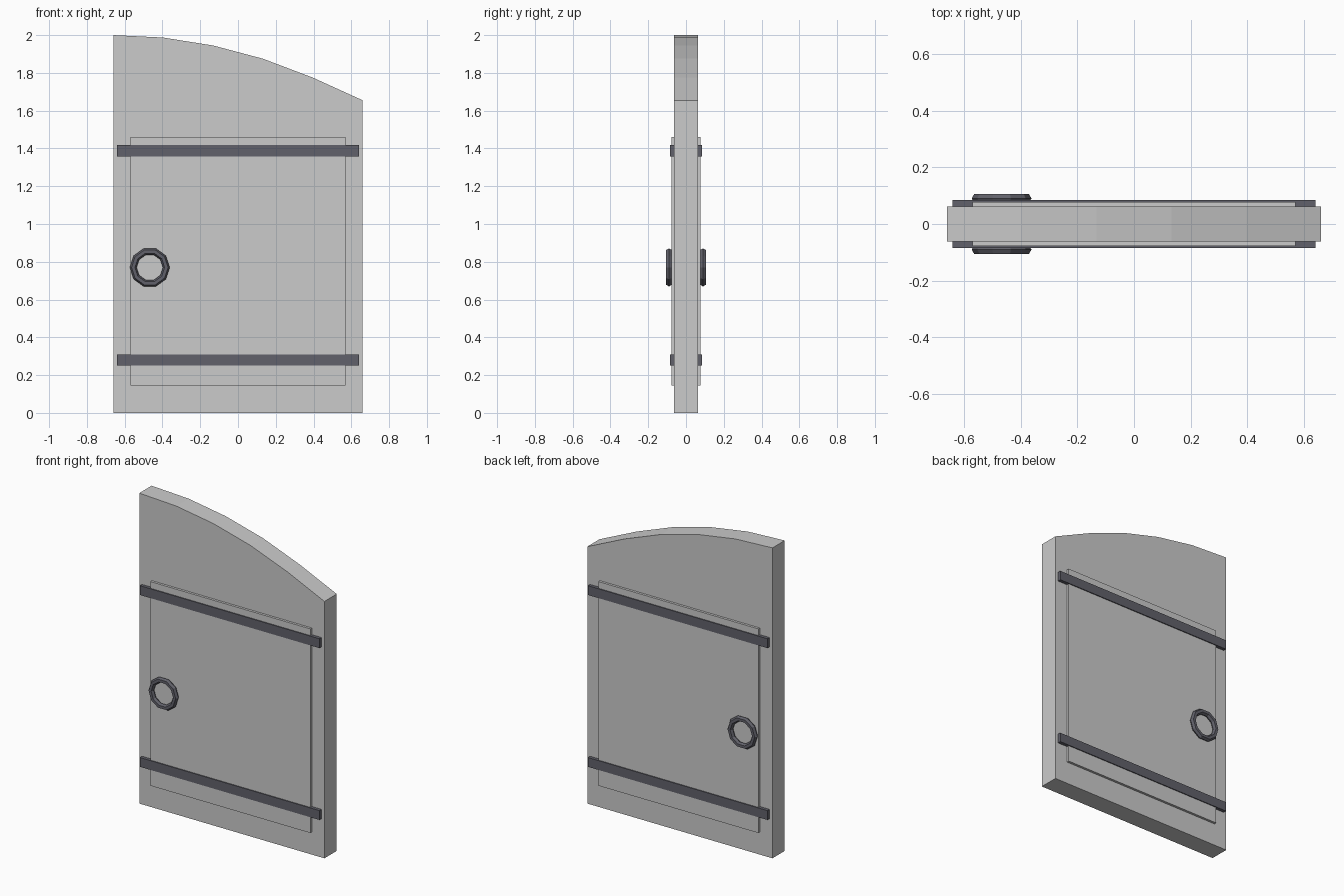
import bpy, bmesh
from math import pi

if "Cube" in bpy.data.objects:
    bpy.data.objects.remove(bpy.data.objects["Cube"])

iron = bpy.data.materials.new("dark_iron")
iron.diffuse_color = (0.12, 0.12, 0.145, 1)
iron.use_nodes = True
iron.node_tree.nodes["Principled BSDF"].inputs["Base Color"].default_value = iron.diffuse_color


def extrude_y(name, outline, y0, y1, mat=None):
    """Extrude an x-z outline between two y values."""
    bm = bmesh.new()
    face = bm.faces.new([bm.verts.new((x, y0, z)) for x, z in outline])
    ext = bmesh.ops.extrude_face_region(bm, geom=[face])
    verts = [g for g in ext["geom"] if isinstance(g, bmesh.types.BMVert)]
    bmesh.ops.translate(bm, verts=verts, vec=(0, y1 - y0, 0))
    bmesh.ops.recalc_face_normals(bm, faces=bm.faces)
    mesh = bpy.data.meshes.new(name)
    bm.to_mesh(mesh)
    bm.free()
    obj = bpy.data.objects.new(name, mesh)
    bpy.context.collection.objects.link(obj)
    if mat:
        mesh.materials.append(mat)
    return obj


def rect(x, z0, z1):
    return [(-x, z0), (x, z0), (x, z1), (-x, z1)]


# Door slab with a half-arch top
arch = [(0.66, 1.655), (0.396, 1.775), (0.132, 1.875),
        (-0.132, 1.945), (-0.396, 1.987), (-0.66, 2.0)]
extrude_y("door_slab", [(-0.66, 0), (0.66, 0)] + arch, -0.0625, 0.0625)

for side, s in (("front", -1), ("back", 1)):
    # Raised panel
    extrude_y(f"{side}_panel", rect(0.57, 0.145, 1.46), s * 0.06, s * 0.078)
    # Iron straps
    for level, z in (("lower", 0.28), ("upper", 1.387)):
        extrude_y(f"{side}_{level}_strap", rect(0.64, z - 0.03, z + 0.03),
                  s * 0.06, s * 0.084, iron)
    # Ring handle
    bpy.ops.mesh.primitive_torus_add(
        major_segments=10, minor_segments=6,
        major_radius=0.0875, minor_radius=0.018,
        location=(-0.467, s * 0.09, 0.77), rotation=(pi / 2, 0, 0))
    ring = bpy.context.object
    ring.name = f"{side}_ring_handle"
    ring.data.materials.append(iron)
